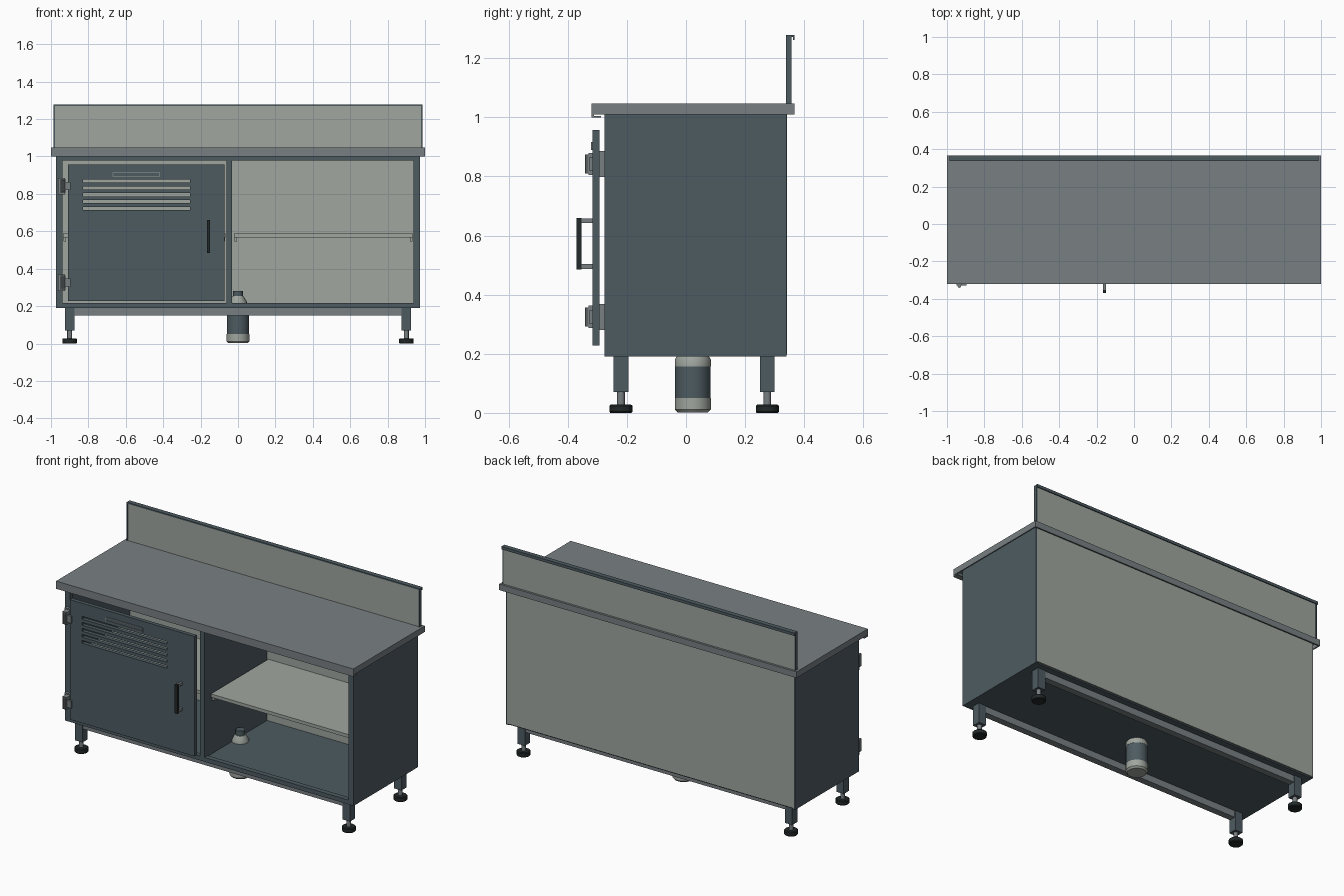
import bpy
import bmesh
from mathutils import Vector

cube = bpy.data.objects.get("Cube")
if cube:
    bpy.data.objects.remove(cube, do_unlink=True)


def material(name, r, g, b):
    m = bpy.data.materials.new(name)
    m.use_nodes = True
    m.diffuse_color = (r, g, b, 1)
    m.node_tree.nodes["Principled BSDF"].inputs["Base Color"].default_value = (r, g, b, 1)
    return m


SLATE = material("slate paint", 0.075, 0.105, 0.12)
GREY = material("mid grey steel", 0.19, 0.215, 0.225)
LIGHT = material("pale grey panel", 0.35, 0.38, 0.345)
BLACK = material("black rubber", 0.016, 0.021, 0.021)


def finish(name, bm, mats):
    bmesh.ops.recalc_face_normals(bm, faces=bm.faces)
    mesh = bpy.data.meshes.new(name)
    bm.to_mesh(mesh)
    bm.free()
    for m in mats:
        mesh.materials.append(m)
    ob = bpy.data.objects.new(name, mesh)
    bpy.context.collection.objects.link(ob)
    return ob


def box(name, x, y, z, mat):
    """Box from (min, max) ranges along each axis."""
    bm = bmesh.new()
    bmesh.ops.create_cube(bm, size=1)
    for v in bm.verts:
        v.co = Vector(r[0] if c < 0 else r[1] for c, r in zip(v.co, (x, y, z)))
    return finish(name, bm, [mat])


def lathe(name, x, y, profile, mats, bands=None, sides=16):
    """Stacked rings of (radius, height); bands gives a material per ring gap."""
    bm = bmesh.new()
    rings = []
    for r, z in profile:
        ring = bmesh.ops.create_circle(bm, segments=sides, radius=r)["verts"]
        for v in ring:
            v.co += Vector((x, y, z))
        rings.append(ring)
    for k, (a, b) in enumerate(zip(rings, rings[1:])):
        for i in range(sides):
            j = (i + 1) % sides
            f = bm.faces.new((a[i], a[j], b[j], b[i]))
            f.material_index = bands[k] if bands else 0
            f.smooth = True
    for ring, k in ((rings[0], 0), (rings[-1], -1)):
        bm.faces.new(ring).material_index = bands[k] if bands else 0
    ob = finish(name, bm, mats)
    # keep the rims crisp while the sides stay smooth
    bpy.ops.object.select_all(action='DESELECT')
    ob.select_set(True)
    bpy.context.view_layer.objects.active = ob
    bpy.ops.object.shade_smooth_by_angle(angle=0.6)
    return ob


# Worktop: folded sheet with turned-down rims and a front return
FRONT, BACK = -0.32, 0.367
box("worktop_sheet", (-1, 1), (FRONT, BACK), (1.033, 1.047), GREY)
box("worktop_front_rim", (-1, 1), (FRONT, FRONT + 0.008), (1.0, 1.035), GREY)
box("worktop_front_return", (-1, 1), (FRONT, -0.288), (1.0, 1.005), GREY)
box("worktop_back_rim", (-1, 1), (BACK - 0.008, BACK), (1.01, 1.035), GREY)
for side, s in (("left", 1), ("right", -1)):
    box(f"worktop_{side}_rim", sorted((s * 0.992, s)), (FRONT, BACK), (1.01, 1.035), GREY)

# Splashback with dark folded edges
box("splashback_panel", (-0.98, 0.98), (0.34, 0.354), (1.045, 1.272), LIGHT)
box("splashback_top_fold", (-0.986, 0.986), (0.338, 0.367), (1.271, 1.279), SLATE)
box("splashback_top_lip", (-0.986, 0.986), (0.362, 0.367), (1.262, 1.272), SLATE)
for side, s in (("left", 1), ("right", -1)):
    box(f"splashback_{side}_edge", sorted((s * 0.979, s * 0.986)), (0.338, 0.357), (1.045, 1.272), SLATE)

# Carcass: sides, divider, floor, back and front frame
for side, s in (("left", 1), ("right", -1)):
    box(f"{side}_side_panel", sorted((s * 0.955, s * 0.972)), (-0.275, 0.34), (0.19, 1.034), SLATE)
    box(f"{side}_front_stile", sorted((s * 0.938, s * 0.972)), (-0.276, -0.245), (0.19, 1.034), SLATE)
box("divider", (-0.062, -0.032), (-0.276, 0.325), (0.2, 1.034), SLATE)
box("floor_panel", (-0.96, 0.96), (-0.27, 0.333), (0.19, 0.212), SLATE)
box("back_panel", (-0.966, 0.966), (0.325, 0.341), (0.197, 1.034), LIGHT)
box("top_rail", (-0.95, 0.95), (-0.276, -0.245), (0.978, 1.034), SLATE)
box("bottom_rail", (-0.95, 0.95), (-0.276, -0.245), (0.19, 0.216), SLATE)

# Shelves on angle supports, one for each bay
for bay, x0, x1 in (("open_bay", -0.022, 0.936), ("door_bay", -0.936, -0.068)):
    box(f"{bay}_shelf", (x0, x1), (-0.23, 0.322), (0.568, 0.588), LIGHT)
    for end, a in (("left", x1 - 0.016), ("right", x0 + 0.002)):
        box(f"{bay}_{end}_shelf_support", (a, a + 0.014), (-0.22, 0.32), (0.546, 0.569), LIGHT)

# Door: sheet with a row of vent slots, thickened by extrusion
SLOTS = 5
heights = [0.228]
for i in range(SLOTS):
    z = 0.714 + i * 0.0365
    heights += [z, z + 0.017]
heights.append(0.957)
columns = [-0.91, -0.828, -0.256, -0.072]
bm = bmesh.new()
grid = [[bm.verts.new((x, -0.317, z)) for x in columns] for z in heights]
for r in range(len(heights) - 1):
    for c in range(3):
        if c == 1 and r % 2 == 1:
            continue
        bm.faces.new((grid[r][c], grid[r][c + 1], grid[r + 1][c + 1], grid[r + 1][c]))
sheet = bmesh.ops.extrude_face_region(bm, geom=bm.faces[:] , use_keep_orig=True)
for v in sheet["geom"]:
    if isinstance(v, bmesh.types.BMVert):
        v.co.y = -0.293
finish("door", bm, [SLATE])

# Label holder: slim raised border
LX, LZ = (-0.67, -0.417), (0.89, 0.917)
for i in (0, 1):
    s = 1 - 2 * i
    box(f"label_holder_rail_{i + 1}", LX, (-0.321, -0.316), sorted((LZ[i], LZ[i] + s * 0.005)), GREY)
    box(f"label_holder_end_{i + 1}", sorted((LX[i], LX[i] + s * 0.005)), (-0.321, -0.316), LZ, GREY)

# Door handle
box("handle_grip", (-0.167, -0.149), (-0.37, -0.354), (0.485, 0.66), BLACK)
for i, z in enumerate((0.487, 0.642)):
    box(f"handle_post_{i + 1}", (-0.165, -0.151), (-0.356, -0.316), (z, z + 0.016), GREY)

# Hinges
for name, z in (("lower", 0.325), ("upper", 0.842)):
    box(f"{name}_hinge_plate", (-0.962, -0.925), (-0.293, -0.275), (z - 0.044, z + 0.044), GREY)
    box(f"{name}_hinge_body", (-0.95, -0.922), (-0.33, -0.29), (z - 0.038, z + 0.038), GREY)
    box(f"{name}_hinge_leaf", (-0.925, -0.895), (-0.328, -0.316), (z - 0.022, z + 0.022), GREY)
    lathe(f"{name}_hinge_knuckle", -0.934, -0.332, [(0.009, z - 0.032), (0.009, z + 0.032)], [GREY], sides=10)

# Legs with adjustable feet, and rails between them
for end, y in (("front", -0.22), ("back", 0.275)):
    box(f"{end}_leg_rail", (-0.9, 0.9), (y - 0.02, y + 0.02), (0.15, 0.191), GREY)
    for side, x in (("left", 0.9), ("right", -0.9)):
        box(f"{end}_{side}_leg", (x - 0.025, x + 0.025), (y - 0.025, y + 0.025), (0.07, 0.191), SLATE)
        lathe(f"{end}_{side}_foot_stem", x, y, [(0.013, 0.02), (0.013, 0.075)], [GREY], sides=12)
        lathe(f"{end}_{side}_foot", x, y, [(0.036, 0), (0.039, 0.004), (0.039, 0.024), (0.034, 0.028)], [BLACK])

# Drain trap below the floor and its inlet above
lathe("drain_trap", 0, 0.023,
      [(0.052, 0.002), (0.061, 0.012), (0.061, 0.05), (0.06, 0.05),
       (0.06, 0.157), (0.061, 0.157), (0.061, 0.18), (0.055, 0.191)],
      [LIGHT, SLATE], [0, 0, 0, 1, 0, 0, 0])
lathe("drain_inlet", 0, 0.023,
      [(0.048, 0.21), (0.048, 0.222), (0.03, 0.253), (0.026, 0.253), (0.026, 0.282)],
      [LIGHT, SLATE], [0, 0, 0, 1])
